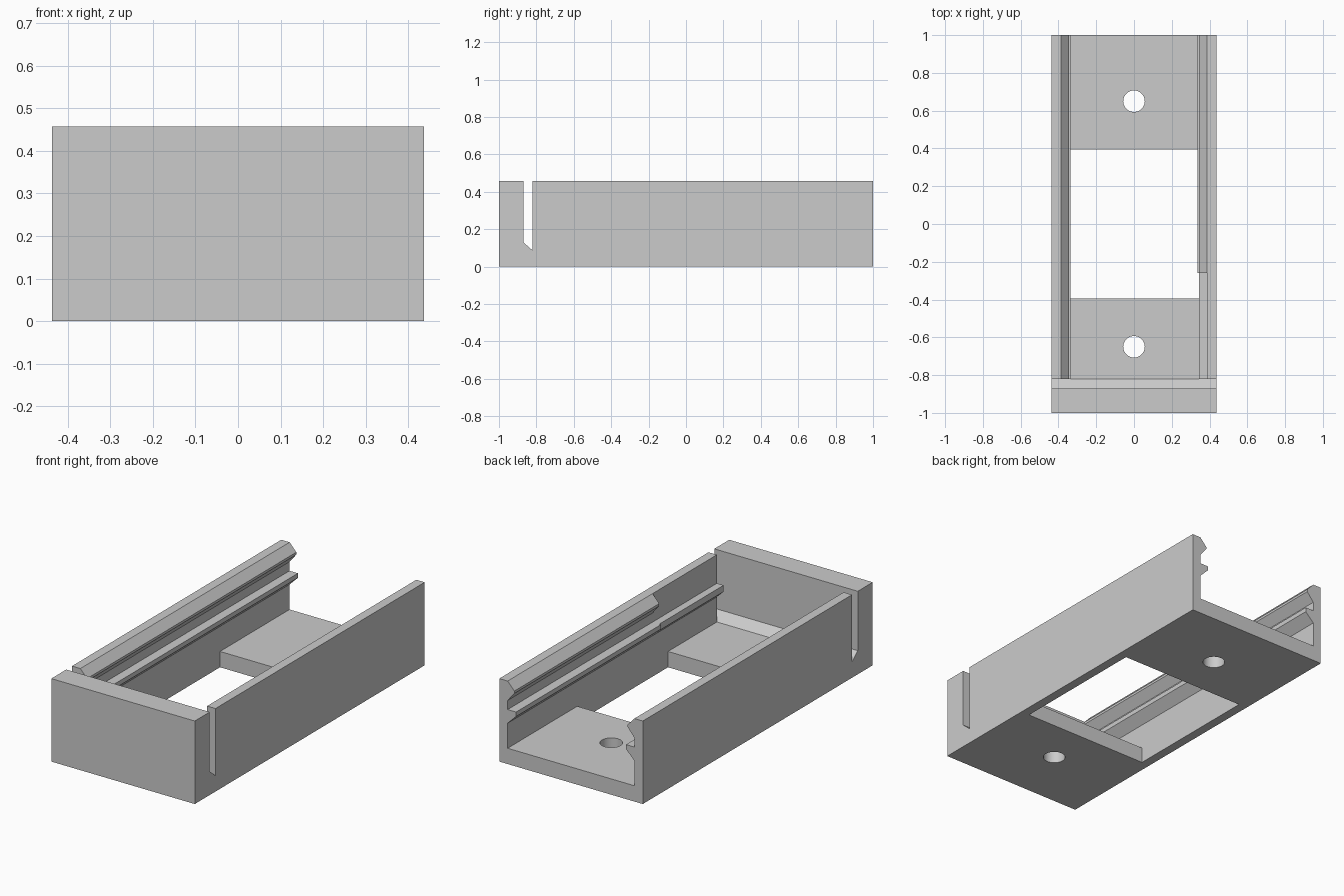
import bpy, bmesh
from mathutils import Vector

if "Cube" in bpy.data.objects:
    bpy.data.objects.remove(bpy.data.objects["Cube"], do_unlink=True)

# Main dimensions
OUT, INN = 0.437, 0.386       # outer and inner half widths
TOP, FLOOR = 0.457, 0.087     # wall height, floor thickness
BACK, FRONT = 1.0, -1.0
SLOT_A, SLOT_B = -0.87, -0.82  # front and rear sides of the slot
WINDOW, HOLE_Y, HOLE_R = 0.395, 0.65, 0.057
RIB_END = -0.26

grey = bpy.data.materials.new("plain grey")
grey.use_nodes = True
grey.diffuse_color = (0.6, 0.6, 0.6, 1)
grey.node_tree.nodes["Principled BSDF"].inputs["Base Color"].default_value = grey.diffuse_color


def prism(name, points, sweep):
    """Close a planar outline and extrude it along the sweep vector."""
    bm = bmesh.new()
    face = bm.faces.new([bm.verts.new(p) for p in points])
    new = bmesh.ops.extrude_face_region(bm, geom=[face])["geom"]
    bmesh.ops.translate(bm, vec=Vector(sweep),
                        verts=[g for g in new if isinstance(g, bmesh.types.BMVert)])
    bmesh.ops.recalc_face_normals(bm, faces=bm.faces)
    mesh = bpy.data.meshes.new(name)
    bm.to_mesh(mesh)
    bm.free()
    mesh.materials.append(grey)
    obj = bpy.data.objects.new(name, mesh)
    bpy.context.collection.objects.link(obj)
    return obj


def wall(name, side, y0, y1, upper_rib, lower_tip):
    """Side wall with its guide ribs on the inner face."""
    outline = [(OUT, 0), (OUT, TOP), (INN, TOP)]
    if upper_rib:
        outline += [(0.345, 0.413), (0.345, 0.4), (INN, 0.35)]
    outline += [(INN, 0.3), (lower_tip, 0.3), (lower_tip, 0.61 - lower_tip),
                (INN, 0.225), (INN, 0)]
    if not upper_rib:
        lower_tip = min(lower_tip, INN)
    prism(name, [(side * x, y0, z) for x, z in outline], (0, y1 - y0, 0))


def floor_pad(name, y0, y1, hole_y):
    """Floor plate between the walls, with a round screw hole."""
    pad = prism(name, [(-INN, y0, 0), (INN, y0, 0), (INN, y0, FLOOR), (-INN, y0, FLOOR)],
                (0, y1 - y0, 0))
    bpy.ops.mesh.primitive_cylinder_add(vertices=40, radius=HOLE_R, depth=0.5,
                                        location=(0, hole_y, 0))
    cutter = bpy.context.object
    cutter.hide_render = True
    cut = pad.modifiers.new("screw hole", "BOOLEAN")
    cut.operation, cut.solver, cut.object = "DIFFERENCE", "EXACT", cutter
    bpy.ops.object.select_all(action="DESELECT")
    bpy.context.view_layer.objects.active = pad
    pad.select_set(True)
    bpy.ops.object.modifier_apply(modifier=cut.name)
    bpy.data.objects.remove(cutter, do_unlink=True)
    bpy.ops.object.shade_smooth_by_angle()


# Front end block with the sloped slot bottom behind it
end_profile = [(FRONT, 0), (SLOT_B, 0), (SLOT_B, FLOOR), (SLOT_A, 0.13),
               (SLOT_A, TOP), (FRONT, TOP)]
prism("front_block", [(-OUT, y, z) for y, z in end_profile], (2 * OUT, 0, 0))

# Floor on either side of the open window
floor_pad("front_floor", SLOT_B, -WINDOW, -HOLE_Y)
floor_pad("rear_floor", WINDOW, BACK, HOLE_Y)

# Side walls; the left one loses its upper rib toward the front
wall("right_wall", -1, SLOT_B, BACK, True, 0.335)
wall("left_wall_rear", 1, RIB_END, BACK, True, 0.335)
wall("left_wall_front", 1, SLOT_B, RIB_END, False, 0.345)
